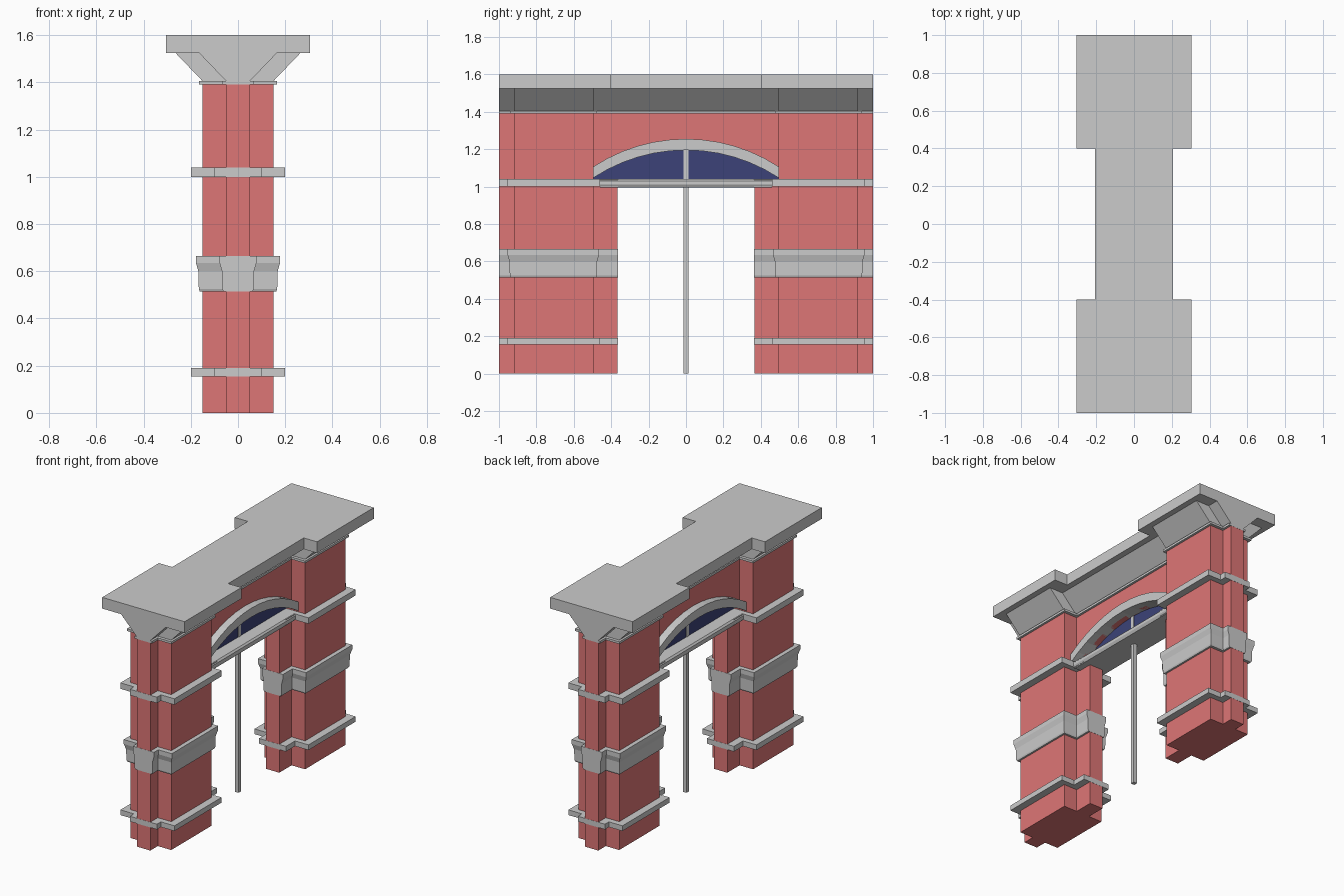
import bpy, bmesh, math

if "Cube" in bpy.data.objects:
    bpy.data.objects.remove(bpy.data.objects["Cube"])


def material(name, rgb):
    m = bpy.data.materials.new(name)
    m.diffuse_color = (*rgb, 1)
    m.use_nodes = True
    m.node_tree.nodes["Principled BSDF"].inputs["Base Color"].default_value = m.diffuse_color
    return m


BRICK = material("brick_red", (0.73, 0.18, 0.18))
GLASS = material("glass_blue", (0.045, 0.055, 0.19))


def finish(bm, name, mat=None):
    bmesh.ops.recalc_face_normals(bm, faces=bm.faces[:])
    me = bpy.data.meshes.new(name)
    bm.to_mesh(me)
    bm.free()
    ob = bpy.data.objects.new(name, me)
    bpy.context.collection.objects.link(ob)
    if mat:
        me.materials.append(mat)
    return ob


def loft(bm, levels):
    """Stack of rectangles, each level (z, half_x, y0, y1)."""
    rings = [[bm.verts.new(p) for p in ((-x, a, z), (x, a, z), (x, b, z), (-x, b, z))]
             for z, x, a, b in levels]
    bm.faces.new(rings[0])
    bm.faces.new(rings[-1])
    for r, s in zip(rings, rings[1:]):
        for i in range(4):
            j = (i + 1) % 4
            bm.faces.new((r[i], r[j], s[j], s[i]))


def stack(name, lofts, mat=None):
    bm = bmesh.new()
    for levels in lofts:
        loft(bm, levels)
    return finish(bm, name, mat)


def slab_yz(name, outline, half_x, mat=None):
    """Extrude a y-z outline across x."""
    bm = bmesh.new()
    f = bm.faces.new([bm.verts.new((-half_x, y, z)) for y, z in outline])
    ext = bmesh.ops.extrude_face_region(bm, geom=[f])["geom"]
    bmesh.ops.translate(bm, vec=(2 * half_x, 0, 0),
                        verts=[v for v in ext if isinstance(v, bmesh.types.BMVert)])
    return finish(bm, name, mat)


def arc(top, n=12, half=0.495, rise=0.148):
    """Segmental arch points from -y to +y."""
    r = (half ** 2 + rise ** 2) / (2 * rise)
    a = math.asin(half / r)
    return [(r * math.sin(t), top - r + r * math.cos(t))
            for t in (-a + 2 * a * i / n for i in range(n + 1))]


# Pilaster core and wall with doorway and arched window opening
E, W0, W1, DOOR = 0.999, 0.92, 0.495, 0.365
inner, outer = arc(1.195), arc(1.255)
slab_yz("wall_core", [(-E, 0), (-DOOR, 0), (-DOOR, 1.02), (-W1, 1.02)] + inner +
        [(W1, 1.02), (DOOR, 1.02), (DOOR, 0), (E, 0), (E, 1.4), (-E, 1.4)], 0.05, BRICK)


def span(s, a, b):
    return (-a, -b) if s < 0 else (b, a)


for s, side in ((-1, "front"), (1, "back")):
    # Wide brick pier
    stack(side + "_pier", [[(z, 0.15, *span(s, W0, W1)) for z in (0, 1.4)]], BRICK)

    # Stone bands following the cross-shaped plan: levels are (z, offset)
    bands = {"lower_band": [(0.155, 0.05), (0.19, 0.05)],
             "middle_band": [(0.515, 0.012), (0.525, 0.016), (0.6, 0.018), (0.635, 0.028), (0.665, 0.028)],
             "upper_band": [(1.0, 0.05), (1.04, 0.05)]}
    for name, lv in bands.items():
        stack(f"{side}_{name}", [
            [(z, 0.15 + o, *span(s, W0 + min(o + 0.006, 0.038), W1 - min(o + 0.002, 0.035))) for z, o in lv],
            [(z, 0.05 + o, *span(s, 1.0, DOOR - 0.001)) for z, o in lv]])

    # Neck moulding and flared bracket above the pier
    stack(side + "_neck", [[(z, 0.165, *span(s, 0.94, 0.475)) for z in (1.39, 1.405)]])
    stack(side + "_flare", [[(1.405, 0.15, *span(s, W0, W1)), (1.53, 0.27, *span(s, W0, W1))]])

# Cornice along the whole wall
stack("wall_neck", [[(z, 0.065, -1, 1) for z in (1.39, 1.405)]])
stack("wall_flare", [[(1.405, 0.05, -1, 1), (1.53, 0.17, -1, 1)]])

# Roof slab with narrower middle
bm = bmesh.new()
half = [(0.305, -1), (0.305, -0.4), (0.207, -0.4), (0.207, 0.4), (0.305, 0.4), (0.305, 1)]
f = bm.faces.new([bm.verts.new((x, y, 1.525))
                  for x, y in half + [(-x, y) for x, y in reversed(half)]])
ext = bmesh.ops.extrude_face_region(bm, geom=[f])["geom"]
bmesh.ops.translate(bm, vec=(0, 0, 0.075), verts=[v for v in ext if isinstance(v, bmesh.types.BMVert)])
finish(bm, "roof_slab")

# Window: arch trim, glass, lintel and central post
slab_yz("arch_trim", outer + inner[::-1], 0.1)
slab_yz("window_glass", [(-W1, 1.03)] + inner + [(W1, 1.03)], 0.01, GLASS)
stack("lintel", [[(z, x, -0.46, 0.46) for z, x in
                  ((0.995, 0.095), (1.012, 0.105), (1.03, 0.105), (1.041, 0.095))]])
stack("center_post", [[(z, 0.013, -0.013, 0.013) for z in (0, 1.197)]])
